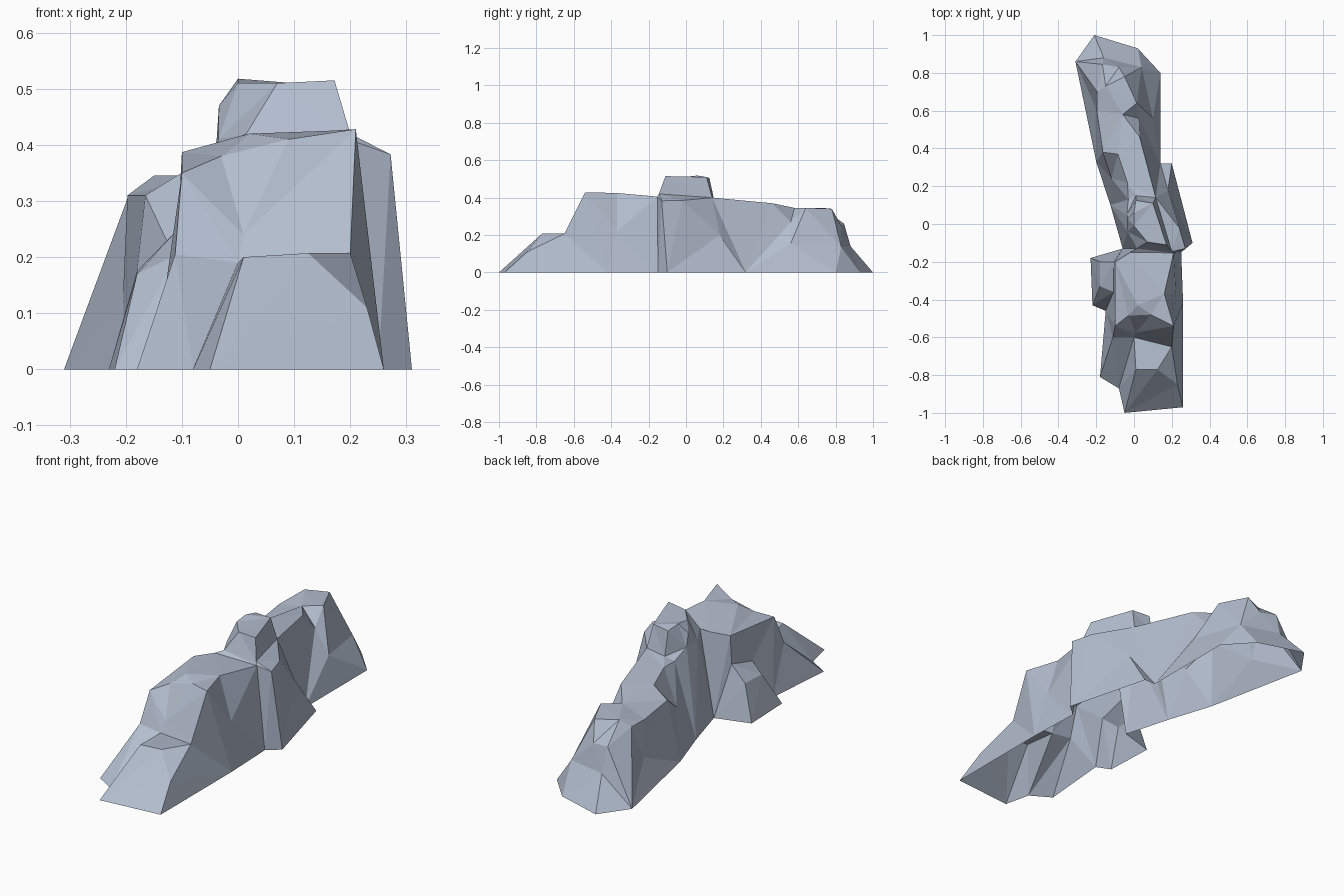
import bpy
from mathutils import Vector
from mathutils.geometry import delaunay_2d_cdt

if "Cube" in bpy.data.objects:
    bpy.data.objects.remove(bpy.data.objects["Cube"])

stone = bpy.data.materials.new("blue grey stone")
stone.diffuse_color = (0.45, 0.51, 0.62, 1)
stone.use_nodes = True
stone.node_tree.nodes["Principled BSDF"].inputs["Base Color"].default_value = stone.diffuse_color


def rock(name, outline, ridges):
    """Open-bottomed faceted rock: triangulates a plan outline with its inner ridge lines."""
    pts, edges = [], []

    def index(p):
        if p not in pts:
            pts.append(p)
        return pts.index(p)

    rim = [index(p) for p in outline]
    for line in ridges:
        ids = [index(p) for p in line]
        edges += list(zip(ids, ids[1:]))
    co, _, tris, orig, _, _ = delaunay_2d_cdt(
        [Vector(p[:2]) for p in pts], edges, [rim], 1, 1e-5)
    verts = [(c.x, c.y, pts[o[0]][2]) for c, o in zip(co, orig)]
    mesh = bpy.data.meshes.new(name)
    mesh.from_pydata(verts, [], tris)
    mesh.materials.append(stone)
    mesh.update()
    bpy.context.collection.objects.link(bpy.data.objects.new(name, mesh))


# Shared seams between the parts
seam_r, seam_l = (.25, -.15, 0), (-.06, -.13, 0)
neck_r, neck_l = (.21, -.153, .405), (-.02, -.15, .405)
foot_r, foot_l = (.14, .32, 0), (-.125, .1, 0)
saddle_r, saddle_m, saddle_l = (.115, .14, .40), (.01, .15, .39), (-.03, .13, .37)

# Front spur with its stepped apron and the low boulder on the left
toe_l, toe_r = (-.05, -1, 0), (.26, -.97, 0)
gully, flank = (-.08, -.87, 0), (-.18, -.81, 0)
boulder_l, boulder_r = (-.22, -.43, 0), (-.15, -.46, 0)
top_l, top_r, top_side = (-.1, -.54, .35), (.21, -.54, .428), (.16, -.37, .425)
top_back, top_mid = (-.1, -.2, .387), (.02, -.43, .42)
hollow = (.01, -.575, .24)
ledge_l, ledge_m, ledge_r = (-.112, -.6, .205), (0, -.6, .19), (.2, -.65, .207)
step_l, step_m, step_r = (.01, -.77, .2), (.125, -.77, .207), (.23, -.85, .11)
knob_fl, knob_fr = (-.18, -.33, .17), (-.108, -.36, .205)
rock("front_spur",
     [toe_l, toe_r, (.26, -.42, 0), seam_r, neck_r, neck_l, seam_l, (-.23, -.18, 0),
      boulder_l, boulder_r, flank, gully],
     [[neck_l, top_back, top_l, (-.03, -.485, .38), (.09, -.48, .41), top_r, top_side, neck_r],
      [top_back, top_mid, top_side],
      [top_l, hollow, top_r], [hollow, ledge_m],
      [ledge_l, ledge_m, ledge_r],
      [ledge_m, step_l, step_m, ledge_r],
      [gully, ledge_m], [flank, ledge_l, top_l], [toe_l, step_l],
      [toe_r, step_r, step_m], [step_r, ledge_r, top_r],
      [top_r, (.222, -.37, .22), neck_r],
      [knob_fl, (-.18, -.2, .175), (-.107, -.2, .25), knob_fr, knob_fl],
      [boulder_l, knob_fl], [boulder_r, knob_fr]])

# Summit block with its right buttress and cap
corner, shoulder = (.31, -.1, 0), (.272, -.13, .383)
brow, rib, rib_foot = (.24, -.02, .385), (.18, .18, .2), (.2, .32, 0)
base_b, base_f = (-.038, .05, .41), (-.035, -.04, .41)
cap_l, cap_side = (0, .06, .518), (-.034, .03, .47)
rock("summit_block",
     [seam_l, neck_l, neck_r, seam_r, corner, rib_foot,
      foot_r, saddle_r, saddle_m, saddle_l, foot_l],
     [[neck_r, shoulder, brow, saddle_r],
      [corner, shoulder, seam_r],
      [brow, rib, rib_foot], [saddle_r, rib],
      [saddle_m, base_b, base_f, (.015, -.13, .42), (.2, -.145, .42), saddle_r],
      [cap_l, (0, -.01, .51), (.07, -.095, .51), (.172, -.11, .515),
       (.1, .11, .51), (.01, .125, .505), cap_l],
      [base_f, cap_side, base_b], [cap_side, cap_l]])

# Long back ridge with a pit and hollow on the left and a notch on the right
tail_l, tail, tail_r = (-.31, .86, 0), (-.21, 1, 0), (.14, .8, 0)
crest, notch, notch_top, notch_in = (.03, .46, .37), (.025, .56, .27), (.015, .64, .345), (-.06, .58, .345)
peak_l, peak_r = (-.15, .73, .345), (-.05, .78, .34)
end_r, end_l, shelf = (.04, .83, .135), (-.16, .88, .14), (.1, .56, .155)
pit, pit_top, pit_back, bump = (-.118, .24, .21), (-.035, .22, .375), (-.085, .37, .36), (-.165, .38, .31)
rim_f, rim_b = (-.197, .6, .31), (-.195, .7, .31)
drop_l, drop_r, dent = (-.167, .845, .26), (-.08, .83, .25), (-.205, .62, .13)
rock("back_ridge",
     [foot_r, saddle_r, saddle_m, saddle_l, foot_l, (-.2, .33, 0),
      tail_l, tail, (.02, .93, 0), tail_r],
     [[saddle_r, crest, notch, notch_top, peak_r, end_r, tail_r],
      [crest, notch_in, notch_top], [notch_in, notch],
      [foot_r, shelf, end_r], [foot_r, notch, shelf],
      [saddle_l, pit_top, pit_back, bump, rim_f, rim_b, drop_l, end_l],
      [saddle_l, pit, bump], [pit_top, pit, pit_back],
      [rim_f, dent, tail_l], [bump, dent],
      [notch_in, peak_l, peak_r], [rim_b, peak_l],
      [drop_l, drop_r, peak_r],
      [drop_r, end_r, end_l, tail], [tail_l, end_l]])
